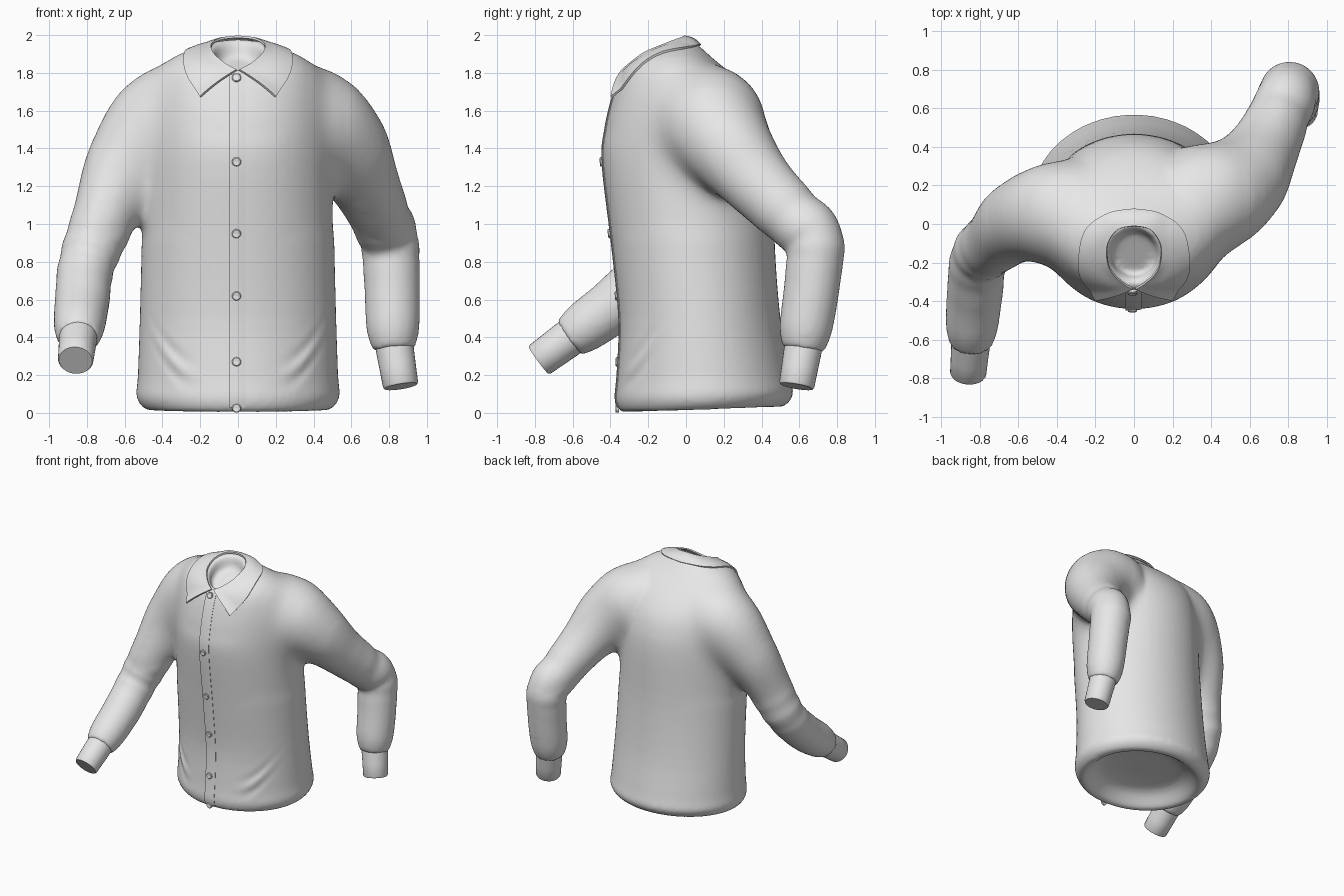
import bpy, bmesh, math
from mathutils import Vector
from mathutils.bvhtree import BVHTree

if "Cube" in bpy.data.objects:
    bpy.data.objects.remove(bpy.data.objects["Cube"])

fabric = bpy.data.materials.new("light_grey_fabric")
fabric.diffuse_color = (0.8, 0.8, 0.8, 1)
fabric.use_nodes = True
fabric.node_tree.nodes["Principled BSDF"].inputs["Base Color"].default_value = fabric.diffuse_color


def spline(pts, n):
    """Catmull-Rom through tuples of any length."""
    out = []
    for i in range(len(pts) - 1):
        a, b, c, d = (pts[max(i - 1, 0)], pts[i], pts[i + 1], pts[min(i + 2, len(pts) - 1)])
        for k in range(n):
            t = k / n
            out.append(tuple(0.5 * (2 * q + (r - p) * t + (2 * p - 5 * q + 4 * r - s) * t * t
                                    + (3 * q - p - 3 * r + s) * t ** 3)
                             for p, q, r, s in zip(a, b, c, d)))
    return out + [tuple(pts[-1])]


def loft(bm, rings, closed=True):
    """Skin rows of points; closed rows become a capped tube."""
    vs = [[bm.verts.new(p) for p in r] for r in rings]
    n = len(vs[0])
    for a, b in zip(vs, vs[1:]):
        for i in range(n if closed else n - 1):
            j = (i + 1) % n
            bm.faces.new((a[i], a[j], b[j], b[i]))
    if closed:
        bm.faces.new(vs[0][::-1])
        bm.faces.new(vs[-1])


def tube(bm, path, sides=32):
    """Round tube along (x, y, z, radius) points."""
    rings = []
    for i, p in enumerate(path):
        a, b = path[max(i - 1, 0)], path[min(i + 1, len(path) - 1)]
        t = (Vector(b[:3]) - Vector(a[:3])).normalized()
        u = t.cross(Vector((1, 0, 0))).normalized()
        v = t.cross(u)
        rings.append([Vector(p[:3]) + p[3] * (u * math.cos(w) + v * math.sin(w))
                      for w in (2 * math.pi * k / sides for k in range(sides))])
    loft(bm, rings)


def make(name, bm, mods=(), angle=40):
    """Object from bmesh, with modifiers baked in."""
    bmesh.ops.recalc_face_normals(bm, faces=bm.faces)
    me = bpy.data.meshes.new(name)
    bm.to_mesh(me)
    bm.free()
    ob = bpy.data.objects.new(name, me)
    bpy.context.collection.objects.link(ob)
    for kind, props in mods:
        m = ob.modifiers.new(kind, kind)
        for k, val in props.items():
            setattr(m, k, val)
    if mods:
        dg = bpy.context.evaluated_depsgraph_get()
        baked = bpy.data.meshes.new_from_object(ob.evaluated_get(dg))
        ob.modifiers.clear()
        ob.data = baked
    ob.data.materials.clear()
    ob.data.materials.append(fabric)
    bpy.ops.object.select_all(action='DESELECT')
    ob.select_set(True)
    bpy.context.view_layer.objects.active = ob
    bpy.ops.object.shade_smooth_by_angle(angle=math.radians(angle))
    return ob


# Torso: rings of front y, front z, back y, back z, half width, side lift
torso = [(-.05, .13, .2, .13, .12, 0), (-.21, .10, .37, .115, .33, 0),
         (-.32, .0, .49, .03, .46, 0),
         (-.37, .06, .565, .09, .535, 0), (-.36, .2, .55, .2, .53, 0),
         (-.35, .5, .50, .5, .52, 0), (-.39, .9, .47, .9, .51, 0),
         (-.44, 1.33, .465, 1.33, .50, 0), (-.425, 1.5, .435, 1.52, .50, 0),
         (-.40, 1.62, .375, 1.65, .48, .06), (-.37, 1.72, .27, 1.77, .42, .10),
         (-.345, 1.78, .15, 1.87, .33, .07), (-.33, 1.81, .06, 1.95, .22, .04),
         (-.315, 1.82, 0, 1.98, .15, .02), (-.28, 1.80, -.025, 1.96, .125, .02),
         (-.27, 1.74, -.04, 1.88, .115, 0)]
bm = bmesh.new()
rings = []
for yf, zf, yb, zb, hw, lift in spline(torso, 4):
    ring = []
    for k in range(64):
        c, s = math.cos(k * math.pi / 32), math.sin(k * math.pi / 32)
        f = (s + 1) / 2
        ring.append((hw * c, yf + (yb - yf) * f, zf + (zb - zf) * f + lift * c * c))
    rings.append(ring)
loft(bm, rings)

# Sleeves: one swung forward, one swung back
forward = [(-.18, .04, 1.61, .23), (-.39, .06, 1.56, .275), (-.585, .015, 1.32, .22),
           (-.70, -.08, 1.05, .175), (-.80, -.17, .79, .15), (-.825, -.36, .59, .145),
           (-.84, -.53, .46, .135), (-.845, -.62, .395, .11)]
back = [(.18, .08, 1.60, .25), (.39, .13, 1.54, .30), (.55, .225, 1.41, .25),
        (.66, .38, 1.22, .195), (.75, .57, 1.03, .165), (.80, .68, .92, .155),
        (.815, .67, .70, .148), (.82, .635, .45, .14), (.825, .62, .335, .11)]
for path, elbow in ((forward, .82), (back, .95)):
    pts = []
    for x, y, z, r in spline(path, 8):
        fold = math.exp(-((z - elbow) / .12) ** 2)      # elbow folds
        pts.append((x, y, z, r * (1 + .03 * fold * math.sin((z - elbow) * 55))))
    tube(bm, pts)
body = make("shirt_body", bm, [("REMESH", dict(mode='VOXEL', voxel_size=.018)),
                               ("SMOOTH", dict(factor=.5, iterations=5))], 80)

# Blend the shoulders and armpits into the torso, fading out at the zone edge
bm = bmesh.new()
bm.from_mesh(body.data)
for step in range(10):
    lo, hi = .22 + .015 * step, .76 - .02 * step
    zone = [v for v in bm.verts if lo < abs(v.co.x) < hi and v.co.z > .90 + .01 * step]
    for _ in range(8):
        bmesh.ops.smooth_vert(bm, verts=zone, factor=.5,
                              use_axis_x=True, use_axis_y=True, use_axis_z=True)
bm.to_mesh(body.data)
bm.free()

# Soft diagonal folds low on the front
for v in body.data.vertices:
    x, y, z = v.co
    ax = abs(x)
    if y < .1 and .15 < ax < .53 and .1 < z < .7:
        d = z - (.2 + 3.5 * max(ax - .2, 0) ** 2)
        fade = math.exp(-((ax - .34) / .09) ** 2 - (d / .09) ** 2)
        v.co.y -= .009 * fade * math.cos(d * 45)
bm = bmesh.new()
bm.from_mesh(body.data)
bvh = BVHTree.FromBMesh(bm)
bm.free()


def front(x, z):
    """Point and normal on the front of the body."""
    loc, nor, _, _ = bvh.ray_cast(Vector((x, -1, z)), Vector((0, 1, 0)))
    return (loc, nor) if loc else (Vector((x, -.35, z)), Vector((0, -1, 0)))


# Cuffs
for name, a, b in (("forward_cuff", (-.843, -.58, .425), (-.86, -.78, .278)),
                   ("back_cuff", (.82, .63, .40), (.862, .585, .14))):
    A, B = Vector(a), Vector(b)
    bm = bmesh.new()
    tube(bm, [(*A.lerp(B, t), r) for t, r in ((0, .10), (.3, .10), (.6, .097), (.96, .094), (1, .088))])
    make(name, bm)

# Button placket down the front
bm = bmesh.new()
rows = []
for i in range(61):
    z = .03 + i * 1.76 / 60
    rows.append([front(x, z)[0] + Vector((0, dy, 0))
                 for x, dy in ((-.045, -.005), (-.018, -.004), (.01, -.003), (.038, .001))])
loft(bm, rows, False)
make("button_placket", bm, [("SOLIDIFY", dict(thickness=.010, offset=0))])

# Buttons
for i, z in enumerate((.025, .27, .62, .95, 1.33, 1.77)):
    loc, nor = front(-.008, z)
    if z < .1:
        nor = Vector((0, -1, 0))
    bm = bmesh.new()
    tube(bm, [(*(loc + nor * h), r) for h, r in ((0, .024), (.014, .024), (.018, .02), (.015, .015))], 20)
    make("button_%d" % (i + 1), bm)

# Collar: half edges at neck and outer rim, mirrored across the back
inner = [(0, -.01, 1.992), (.085, -.03, 1.982), (.138, -.11, 1.952), (.13, -.22, 1.905),
         (.07, -.295, 1.85), (.008, -.335, 1.815)]
outer = [(0, .075, 1.945), (.13, .055, 1.945), (.235, -.02, 1.915), (.268, -.13, 1.865),
         (.255, -.27, 1.77), (.2, -.395, 1.672)]


def mirrored(pts):
    half = spline(pts, 6)
    return [Vector((-x, y, z)) for x, y, z in half[:0:-1]] + [Vector(p) for p in half]


bm = bmesh.new()
rows = []
for k in range(7):
    t = k / 6
    row = []
    for a, b in zip(mirrored(inner), mirrored(outer)):
        p = a.lerp(b, t)
        out = Vector((p.x, p.y + .12, .15)).normalized()
        p += out * .05 * t * (1 - t)
        if k > 1:                                        # keep it above the cloth
            loc, nor, _, _ = bvh.find_nearest(p)
            if (p - loc).dot(nor) < .007:
                p = loc + nor * .007
        row.append(p)
    rows.append(row)
loft(bm, rows, False)
make("collar", bm, [("SOLIDIFY", dict(thickness=.012, offset=0))])
